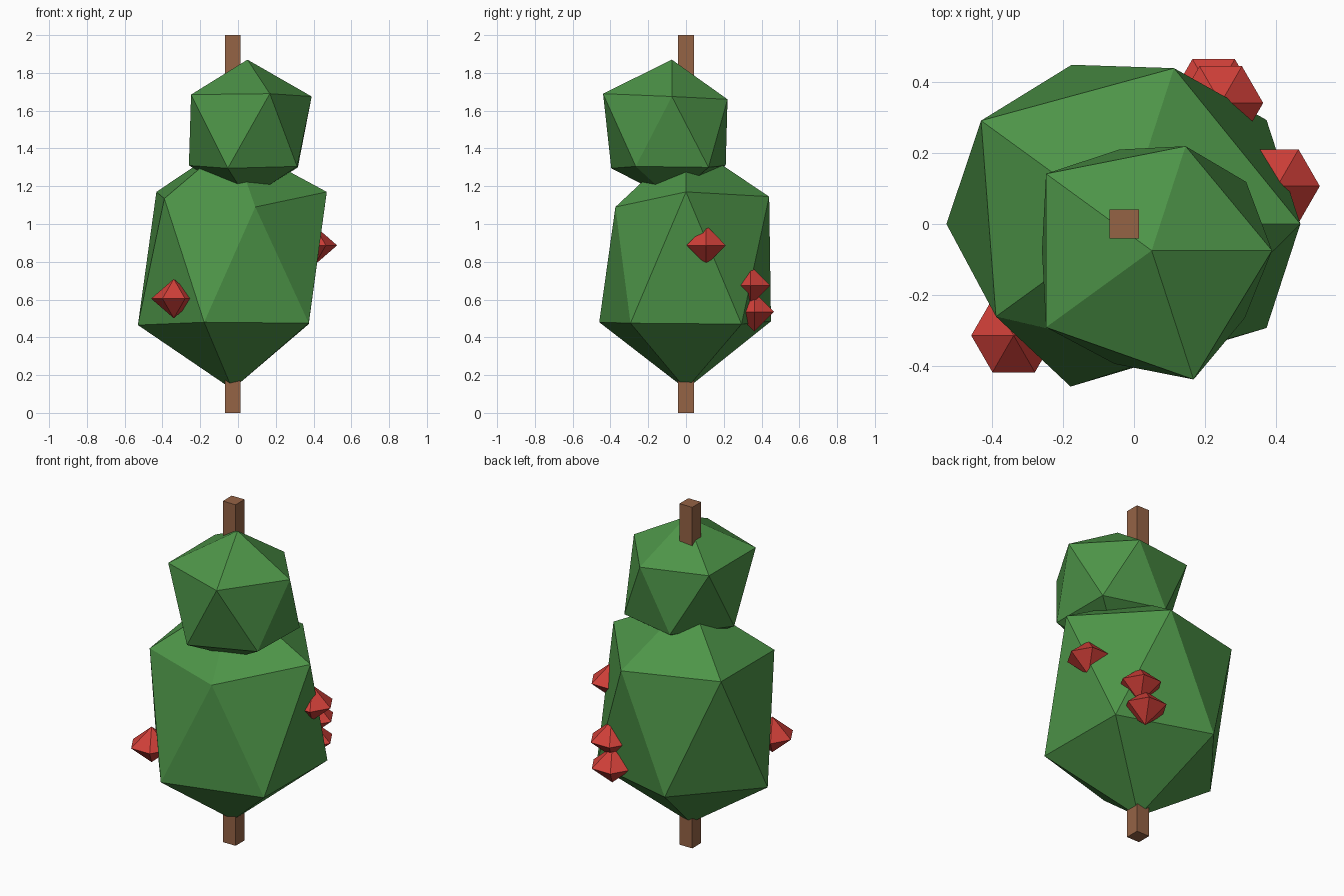
import bpy
import bmesh
from math import cos, sin, radians
from mathutils import Vector

cube = bpy.data.objects.get("Cube")
if cube:
    bpy.data.objects.remove(cube, do_unlink=True)


def make_material(name, colour):
    material = bpy.data.materials.new(name)
    material.use_nodes = True
    material.diffuse_color = (*colour, 1)
    material.node_tree.nodes["Principled BSDF"].inputs["Base Color"].default_value = (*colour, 1)
    return material


green = make_material("leaf green", (0.075, 0.30, 0.065))
brown = make_material("bark brown", (0.30, 0.125, 0.06))
red = make_material("berry red", (0.63, 0.05, 0.04))


def finish(name, bm, material):
    """Turn a bmesh into a flat shaded object of one colour."""
    bmesh.ops.recalc_face_normals(bm, faces=bm.faces)
    mesh = bpy.data.meshes.new(name)
    bm.to_mesh(mesh)
    bm.free()
    mesh.materials.append(material)
    obj = bpy.data.objects.new(name, mesh)
    bpy.context.collection.objects.link(obj)
    return obj


def ring(centre, radii, heights, start):
    """Evenly turned points with a radius and a height for each."""
    step = 360 / len(radii)
    points = []
    for i, (radius, height) in enumerate(zip(radii, heights)):
        angle = radians(start + i * step)
        points.append(Vector((centre[0] + radius * cos(angle),
                              centre[1] + radius * sin(angle), height)))
    return points


def gem(name, centre, bottom, top, rings, material):
    """Faceted solid wrapped around rings of points and two tips."""
    bm = bmesh.new()
    points = [Vector((*centre, bottom)), Vector((*centre, top))]
    for ring_points in rings:
        points += ring_points
    for point in points:
        bm.verts.new(point)
    bmesh.ops.convex_hull(bm, input=bm.verts[:])
    return finish(name, bm, material)


# Trunk running through the whole tree
bm = bmesh.new()
bmesh.ops.create_cube(bm, size=1)
bmesh.ops.scale(bm, vec=(0.083, 0.083, 2), verts=bm.verts)
bmesh.ops.translate(bm, vec=(-0.028, 0, 1), verts=bm.verts)
finish("trunk", bm, brown)

# Large lower foliage, an uneven twenty-sided solid
middle = (-0.03, 0)
gem("lower_foliage", middle, 0.125, 1.44, [
    ring(middle, (0.5, 0.483, 0.5, 0.5, 0.473), (0.465, 0.48, 0.475, 0.47, 0.485), 180),
    ring(middle, (0.5, 0.463, 0.497, 0.445, 0.393), (1.17, 1.145, 1.17, 1.135, 1.09), 0),
], green)

# Small upper foliage, set off towards the front left
middle = (0.05, -0.075)
gem("upper_foliage", middle, 1.13, 1.87, [
    ring(middle, (0.33, 0.3, 0.31, 0.337, 0.325), (1.3, 1.31, 1.31, 1.295, 1.305), 36),
    ring(middle, (0.34, 0.31, 0.369, 0.369, 0.383), (1.675, 1.66, 1.685, 1.685, 1.69), 0),
], green)

# Berries, six-sided double pyramids
berries = {
    "front_berry": (-0.34, -0.315, 0.605),
    "side_berry": (0.405, 0.107, 0.887),
    "upper_back_berry": (0.245, 0.342, 0.675),
    "lower_back_berry": (0.225, 0.362, 0.535),
}
for name, (x, y, z) in berries.items():
    gem(name, (x, y), z - 0.104, z + 0.104,
        [ring((x, y), [0.12] * 6, [z] * 6, 0)], red)
